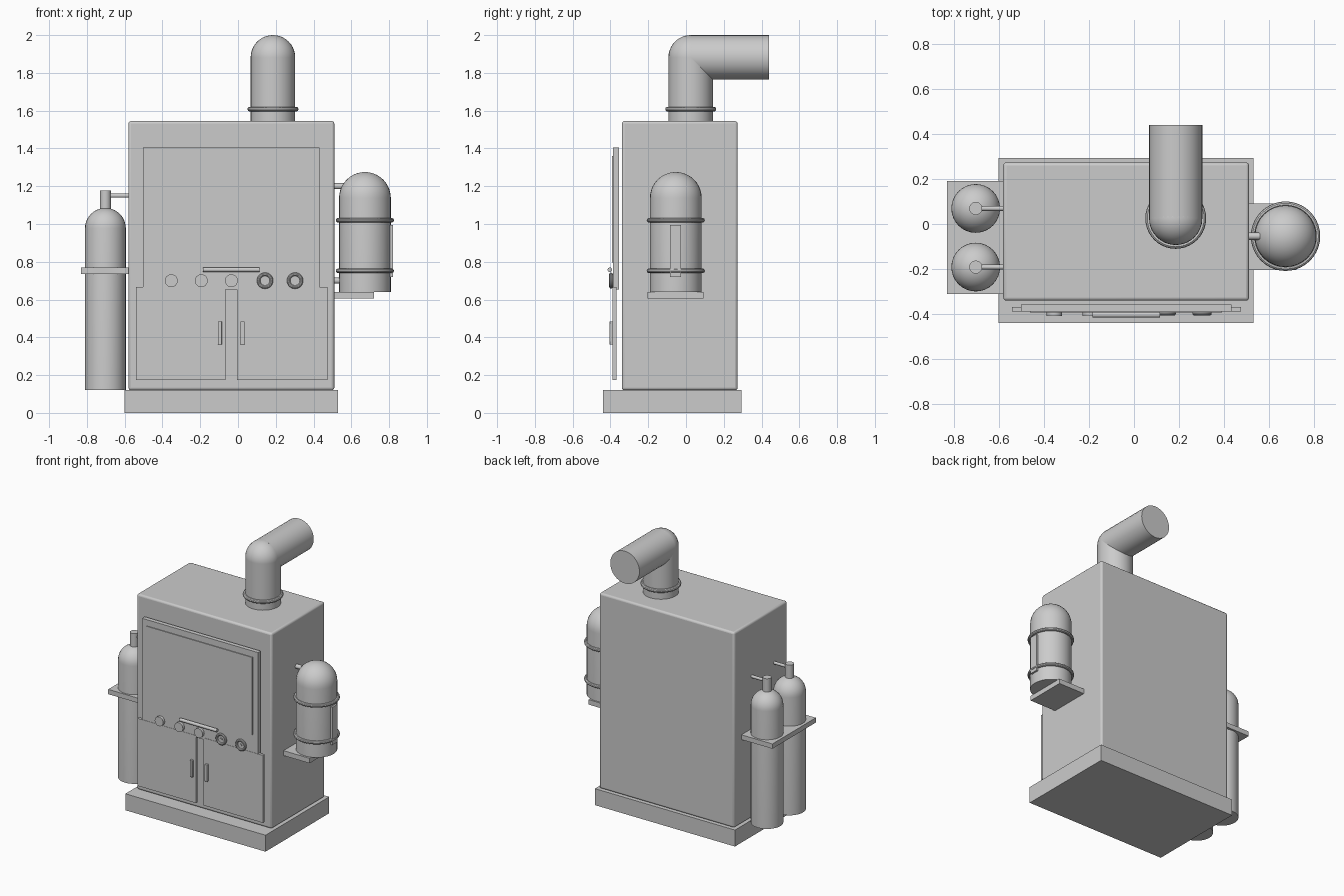
import bpy, bmesh
from math import sin, cos, pi, radians
from mathutils import Vector

if "Cube" in bpy.data.objects:
    bpy.data.objects.remove(bpy.data.objects["Cube"])


def smooth(ob):
    bpy.ops.object.select_all(action='DESELECT')
    ob.select_set(True)
    bpy.context.view_layer.objects.active = ob
    bpy.ops.object.shade_smooth_by_angle(angle=radians(35))
    return ob


def box(name, x, y, z, bevel=0):
    """Box from (min, max) ranges on each axis."""
    bpy.ops.mesh.primitive_cube_add(size=1, location=[(a + b) / 2 for a, b in (x, y, z)])
    ob = bpy.context.object
    ob.name = name
    ob.scale = [b - a for a, b in (x, y, z)]
    bpy.ops.object.transform_apply(location=False, rotation=False, scale=True)
    if bevel:
        m = ob.modifiers.new("bevel", 'BEVEL')
        m.width, m.segments = bevel, 3
        smooth(ob)
    return ob


def rod(name, p, q, r, sides=32):
    """Cylinder between two points."""
    p, q = Vector(p), Vector(q)
    bpy.ops.mesh.primitive_cylinder_add(vertices=sides, radius=r, depth=(q - p).length,
                                        location=(p + q) / 2)
    ob = bpy.context.object
    ob.name = name
    ob.rotation_euler = (q - p).to_track_quat('Z', 'Y').to_euler()
    return smooth(ob)


def ring(name, loc, major, minor, rot=(0, 0, 0)):
    bpy.ops.mesh.primitive_torus_add(location=loc, rotation=rot, major_radius=major,
                                     minor_radius=minor, major_segments=40, minor_segments=10)
    bpy.context.object.name = name
    return smooth(bpy.context.object)


def domed_tank(name, x, y, r, z0, z1):
    """Lathe a flat-bottomed cylinder with a hemispherical top at z1."""
    n = 10
    prof = [(0, z0), (r, z0)]
    prof += [(r * cos(i * pi / 2 / n), z1 - r + r * sin(i * pi / 2 / n)) for i in range(n)]
    prof.append((0, z1))
    bm = bmesh.new()
    vs = [bm.verts.new((a, 0, b)) for a, b in prof]
    es = [bm.edges.new(e) for e in zip(vs, vs[1:])]
    bmesh.ops.spin(bm, geom=vs + es, cent=(0, 0, 0), axis=(0, 0, 1), angle=2 * pi, steps=32)
    bmesh.ops.remove_doubles(bm, verts=bm.verts, dist=1e-4)
    bmesh.ops.recalc_face_normals(bm, faces=bm.faces)
    me = bpy.data.meshes.new(name)
    bm.to_mesh(me)
    bm.free()
    ob = bpy.data.objects.new(name, me)
    ob.location = (x, y, 0)
    bpy.context.collection.objects.link(ob)
    return smooth(ob)


# Base and cabinet
box("base_plinth", (-0.60, 0.53), (-0.44, 0.293), (0, 0.12))
box("cabinet", (-0.58, 0.51), (-0.34, 0.273), (0.12, 1.545), 0.014)

# Front panels
box("upper_door", (-0.502, 0.432), (-0.387, -0.356), (0.653, 1.405))
box("upper_door_inset", (-0.462, 0.39), (-0.393, -0.38), (0.795, 1.36))
for side, x in (("left", (-0.54, -0.067)), ("right", (-0.005, 0.474))):
    box(side + "_lower_door", x, (-0.389, -0.369), (0.175, 0.667))
for side, x in (("left", -0.096), ("right", 0.024)):
    box(side + "_door_handle", (x - 0.011, x + 0.011), (-0.405, -0.385), (0.362, 0.485), 0.003)

# Door bar, knobs and gauges
rod("upper_door_bar", (-0.185, -0.403, 0.758), (0.115, -0.403, 0.758), 0.012, 16)
for i, x in enumerate((-0.353, -0.194, -0.035)):
    rod(f"knob_{i + 1}", (x, -0.38, 0.70), (x, -0.407, 0.70), 0.034, 24)
for i, x in enumerate((0.143, 0.302)):
    ring(f"gauge_rim_{i + 1}", (x, -0.397, 0.70), 0.034, 0.009, (pi / 2, 0, 0))
    rod(f"gauge_face_{i + 1}", (x, -0.38, 0.70), (x, -0.396, 0.70), 0.034, 24)
    rod(f"gauge_pin_{i + 1}", (x, -0.39, 0.70), (x, -0.403, 0.70), 0.009, 12)

# Chimney with elbow
cx, cy, cz, cr = 0.185, 0.025, 1.882, 0.118
rod("chimney_riser", (cx, cy, 1.54), (cx, cy, cz), cr)
rod("chimney_outlet", (cx, cy, cz), (cx, 0.44, cz), cr)
bpy.ops.mesh.primitive_uv_sphere_add(segments=32, ring_count=20, radius=cr, location=(cx, cy, cz))
bpy.context.object.name = "chimney_elbow"
smooth(bpy.context.object)
ring("chimney_collar", (cx, cy, 1.608), 0.122, 0.013)

# Pair of gas cylinders on the left
for i, y in enumerate((0.069, -0.191)):
    domed_tank(f"gas_cylinder_{i + 1}", -0.702, y, 0.108, 0.12, 1.085)
    rod(f"gas_valve_{i + 1}", (-0.702, y, 1.07), (-0.702, y, 1.178), 0.029, 20)
    rod(f"gas_pipe_{i + 1}", (-0.702, y, 1.15), (-0.575, y, 1.15), 0.011, 12)
box("gas_cylinder_bracket", (-0.83, -0.578), (-0.31, 0.19), (0.735, 0.77))

# Boiler tank on the right
tx, ty = 0.672, -0.054
domed_tank("side_tank", tx, ty, 0.137, 0.64, 1.275)
for i, z in enumerate((0.752, 1.02)):
    ring(f"side_tank_band_{i + 1}", (tx, ty, z), 0.142, 0.012)
for i, z in enumerate((0.70, 1.20)):
    rod(f"side_tank_pipe_{i + 1}", (0.505, ty, z), (0.62, ty, z), 0.016, 16)
box("side_tank_shelf", (0.505, 0.72), (-0.204, 0.092), (0.605, 0.641))
box("side_tank_level_strip", (0.79, 0.821), (-0.085, -0.026), (0.72, 0.995))
